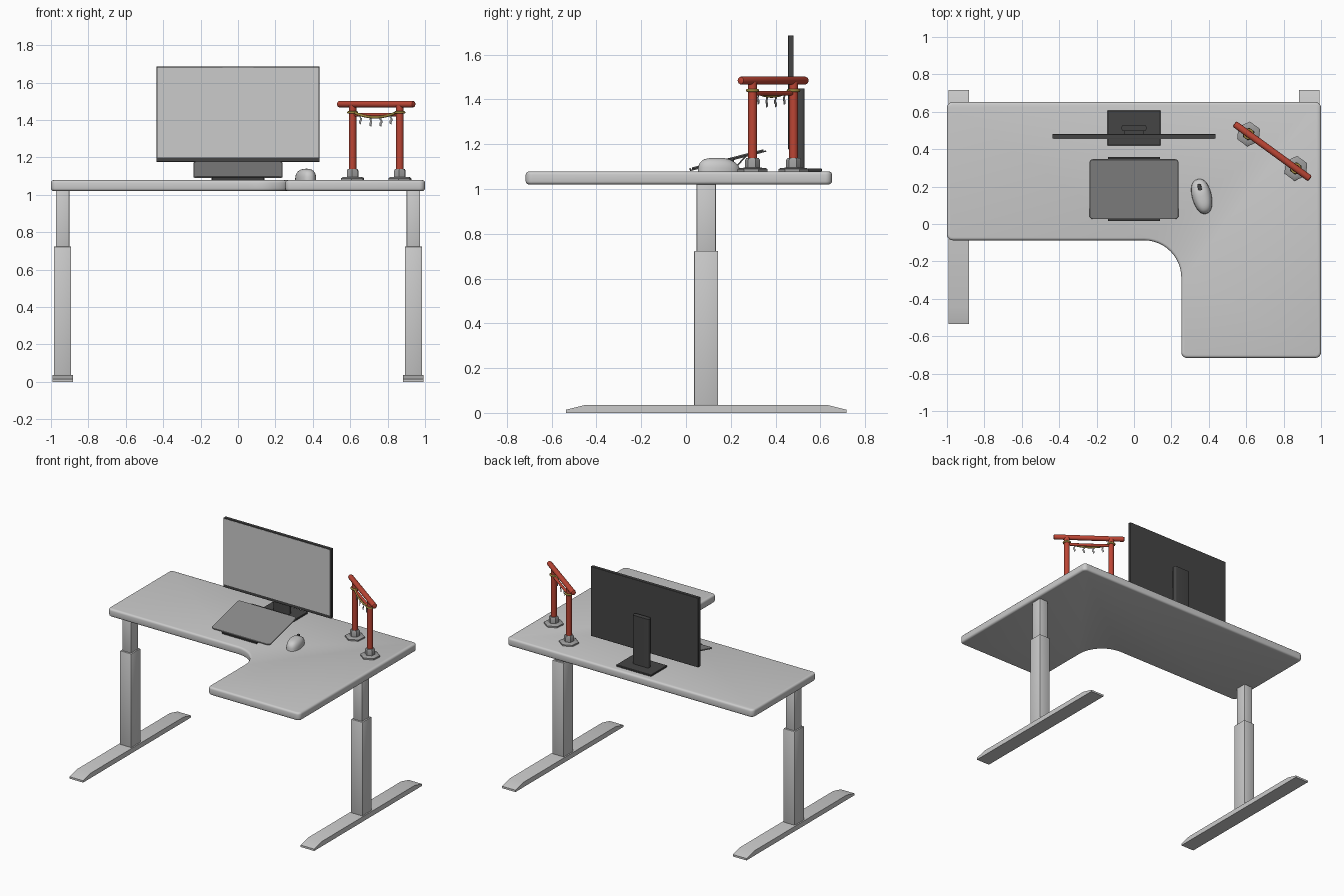
import bpy, bmesh
from math import radians, sin, cos, pi
from mathutils import Matrix, Vector

if "Cube" in bpy.data.objects:
    bpy.data.objects.remove(bpy.data.objects["Cube"])

MATS = {}
DARK, PAD, STONE = (0.06, 0.06, 0.06), (0.26, 0.26, 0.26), (0.34, 0.34, 0.34)
RED, GOLD, PAPER = (0.5, 0.06, 0.035), (0.36, 0.25, 0.05), (0.5, 0.5, 0.5)


def paint(ob, color):
    if color:
        if color not in MATS:
            MATS[color] = bpy.data.materials.new("paint_%d" % len(MATS))
            MATS[color].diffuse_color = (*color, 1)
        ob.data.materials.append(MATS[color])


def finish(bm, name, color=None, bevel=0, seg=2, mat=None):
    if bevel:
        edges = [e for e in bm.edges if e.calc_face_angle(0) > radians(50)]
        bmesh.ops.bevel(bm, geom=edges, offset=bevel, segments=seg, profile=0.5, affect='EDGES')
    if mat:
        bm.transform(mat)
    bmesh.ops.recalc_face_normals(bm, faces=bm.faces)
    me = bpy.data.meshes.new(name)
    bm.to_mesh(me)
    bm.free()
    ob = bpy.data.objects.new(name, me)
    bpy.context.collection.objects.link(ob)
    paint(ob, color)
    bpy.ops.object.select_all(action='DESELECT')
    ob.select_set(True)
    bpy.context.view_layer.objects.active = ob
    bpy.ops.object.shade_smooth_by_angle(angle=radians(40))
    return ob


def prism(name, pts, vec, **kw):
    """Extrude a closed outline of 3D points along vec."""
    bm = bmesh.new()
    face = bm.faces.new([bm.verts.new(p) for p in pts])
    ret = bmesh.ops.extrude_face_region(bm, geom=[face], use_keep_orig=True)
    bmesh.ops.translate(bm, vec=vec, verts=[v for v in ret['geom'] if isinstance(v, bmesh.types.BMVert)])
    return finish(bm, name, **kw)


def box(name, x0, x1, y0, y1, z0, z1, **kw):
    return prism(name, [(x0, y0, z0), (x1, y0, z0), (x1, y1, z0), (x0, y1, z0)], (0, 0, z1 - z0), **kw)


def rounded(corners, n=6):
    """Outline with right-angled corners (x, y, radius) turned into arcs."""
    out = []
    for i, (x, y, r) in enumerate(corners):
        p = Vector((x, y, 0))
        a, b = corners[i - 1], corners[(i + 1) % len(corners)]
        d1 = (Vector((a[0], a[1], 0)) - p).normalized()
        d2 = (Vector((b[0], b[1], 0)) - p).normalized()
        k = n * 2 if r > 0.1 else n
        for j in range(k + 1):
            t = pi / 2 * j / k
            out.append(p + r * (d1 + d2) - r * (d2 * cos(t) + d1 * sin(t)))
    return out


def slab(name, corners, z0, z1, **kw):
    return prism(name, [(p.x, p.y, z0) for p in rounded(corners)], (0, 0, z1 - z0), **kw)


def rect(x0, x1, y0, y1, r):
    return [(x0, y0, r), (x1, y0, r), (x1, y1, r), (x0, y1, r)]


def lathe(name, profile, sides, **kw):
    """Turn a (radius, z) profile around z."""
    bm = bmesh.new()
    rings = [[bm.verts.new((r * cos(2 * pi * i / sides), r * sin(2 * pi * i / sides), z))
              for i in range(sides)] for r, z in profile]
    for lo, hi in zip(rings, rings[1:]):
        for i in range(sides):
            j = (i + 1) % sides
            bm.faces.new((lo[i], lo[j], hi[j], hi[i]))
    bm.faces.new(rings[0][::-1])
    bm.faces.new(rings[-1])
    return finish(bm, name, **kw)


TOP = 1.078

# L-shaped desk top with softened edges
slab("desk_top", [(-1, -0.087, 0.03), (0.253, -0.087, 0.2), (0.253, -0.716, 0.03),
                  (1, -0.716, 0.03), (1, 0.652, 0.03), (-1, 0.652, 0.03)],
     1.02, TOP, bevel=0.014, seg=3)

# Telescopic legs and tapered feet
for s, side in ((-1, "left"), (1, "right")):
    x = 0.938 * s
    foot = [(-0.535, 0), (-0.535, 0.014), (-0.447, 0.036), (0.629, 0.036), (0.717, 0.014), (0.717, 0)]
    prism(side + "_foot", [(x - 0.055, y, z) for y, z in foot], (0.11, 0, 0))
    box(side + "_lower_leg", x - 0.046, x + 0.046, 0.036, 0.144, 0.034, 0.723, bevel=0.004)
    box(side + "_upper_leg", x - 0.036, x + 0.036, 0.047, 0.133, 0.7, 1.025, bevel=0.004)

# Monitor
box("monitor_frame", -0.437, 0.437, 0.456, 0.481, 1.176, 1.686, color=DARK, bevel=0.002, seg=1)
box("monitor_screen", -0.43, 0.43, 0.4545, 0.46, 1.198, 1.68)
slab("monitor_stem", rect(-0.066, 0.066, 0.496, 0.53, 0.012), TOP + 0.005, 1.448, color=DARK)
box("monitor_mount", -0.05, 0.05, 0.478, 0.5, 1.3, 1.43, color=DARK)
slab("monitor_base", rect(-0.142, 0.142, 0.42, 0.607, 0.004), TOP, TOP + 0.013, color=DARK, bevel=0.002, seg=1)

# Drawing pad on a tilted holder
tilt = Matrix.Translation((0, 0.024, 1.081)) @ Matrix.Rotation(radians(14.3), 4, 'X')
box("holder_plate", -0.14, 0.14, 0, 0.346, 0, 0.006, color=DARK, mat=tilt)
box("holder_lip", -0.14, 0.14, -0.006, 0, 0, 0.014, color=DARK, mat=tilt)
slab("drawing_pad", rect(-0.238, 0.238, 0.005, 0.335, 0.02), 0.006, 0.014, color=PAD, bevel=0.002, seg=1, mat=tilt)
prop = [(0.2, TOP), (0.21, TOP), (0.27, 1.145), (0.26, 1.143)]
prism("holder_prop", [(-0.1, y, z) for y, z in prop], (0.2, 0, 0), color=DARK)

# Mouse: flattened, boxy dome with its hump toward the user
place = Matrix.Translation((0.363, 0.147, TOP)) @ Matrix.Rotation(radians(14), 4, 'Z')
power = lambda c, e: (1 if c > 0 else -1) * abs(c) ** e
bm = bmesh.new()
bmesh.ops.create_uvsphere(bm, u_segments=32, v_segments=20, radius=1)
bmesh.ops.bisect_plane(bm, geom=bm.verts[:] + bm.edges[:] + bm.faces[:], plane_co=(0, 0, 0),
                       plane_no=(0, 0, 1), clear_inner=True, dist=0.001)
bmesh.ops.holes_fill(bm, edges=[e for e in bm.edges if e.is_boundary])
for v in bm.verts:
    x, y, z = power(v.co.x, 0.85), power(v.co.y, 0.85), max(v.co.z, 0) ** 0.75
    v.co = (x * 0.052 * (1 - 0.1 * max(0, -y)), y * 0.095, z * 0.061 * (1 - 0.2 * y * abs(y)))
finish(bm, "mouse_body", mat=place)
box("mouse_wheel", -0.01, 0.01, 0.032, 0.068, 0.035, 0.059, color=DARK, bevel=0.005, mat=place)

# Miniature red gate, set diagonally
gate = Matrix.Translation((0.739, 0.389, TOP)) @ Matrix.Rotation(radians(-36), 4, 'Z')
for s, side in ((-1, "left"), (1, "right")):
    at = gate @ Matrix.Translation((0.156 * s, 0, 0))
    lathe("gate_%s_post" % side, [(0.02, 0.03), (0.02, 0.4)], 20, color=RED, mat=at)
    lathe("gate_%s_plinth" % side, [(0.067, 0), (0.067, 0.01), (0.058, 0.016), (0.034, 0.017),
                                    (0.034, 0.05), (0.028, 0.06)], 6, color=STONE, mat=at)

turn = Matrix.Rotation(radians(90), 4, 'Y')
lathe("gate_top_beam", [(0.01, -0.25), (0.016, -0.247), (0.018, -0.24), (0.018, 0.24), (0.016, 0.247),
                        (0.01, 0.25)], 20, color=RED, mat=gate @ Matrix.Translation((0, 0, 0.406)) @ turn)
lathe("gate_lower_beam", [(0.01, -0.156), (0.01, 0.156)], 16, color=RED,
      mat=gate @ Matrix.Translation((0, 0, 0.35)) @ turn)


def rope(name, pts, r, cyclic=False):
    cu = bpy.data.curves.new(name, 'CURVE')
    cu.dimensions = '3D'
    cu.bevel_depth, cu.bevel_resolution, cu.use_fill_caps = r, 2, True
    sp = cu.splines.new('POLY')
    sp.points.add(len(pts) - 1)
    for p, q in zip(sp.points, pts):
        p.co = (*(gate @ Vector(q)), 1)
    sp.use_cyclic_u = cyclic
    ob = bpy.data.objects.new(name, cu)
    bpy.context.collection.objects.link(ob)
    paint(ob, GOLD)


# Sagging rope, its loops round the posts, and folded paper streamers
sag = lambda x: 0.336 + 0.026 * (x / 0.14) ** 2
rope("gate_rope", [(x, -0.009, sag(x)) for x in [-0.14 + 0.28 * i / 16 for i in range(17)]], 0.007)
for s, side in ((-1, "left"), (1, "right")):
    rope("rope_loop_" + side, [(0.156 * s + 0.023 * cos(2 * pi * i / 20), 0.023 * sin(2 * pi * i / 20), 0.362)
                               for i in range(20)], 0.007, True)
zigzag = [(-0.004, 0), (0.006, 0), (0.006, -0.013), (0.012, -0.016), (0.012, -0.03), (0.006, -0.033),
          (0.006, -0.048), (-0.005, -0.043), (-0.005, -0.028), (0.001, -0.025), (0.001, -0.014), (-0.004, -0.011)]
for i in range(4):
    x = -0.1 + i * 0.0667
    prism("paper_streamer_%d" % (i + 1), [(x + a, -0.01, sag(x) - 0.003 + b) for a, b in zigzag],
          (0, 0.003, 0), color=PAPER, mat=gate)

for m in bpy.data.materials:
    if m.users and not m.is_grease_pencil:
        m.use_nodes = True
        m.node_tree.nodes["Principled BSDF"].inputs["Base Color"].default_value = m.diffuse_color
